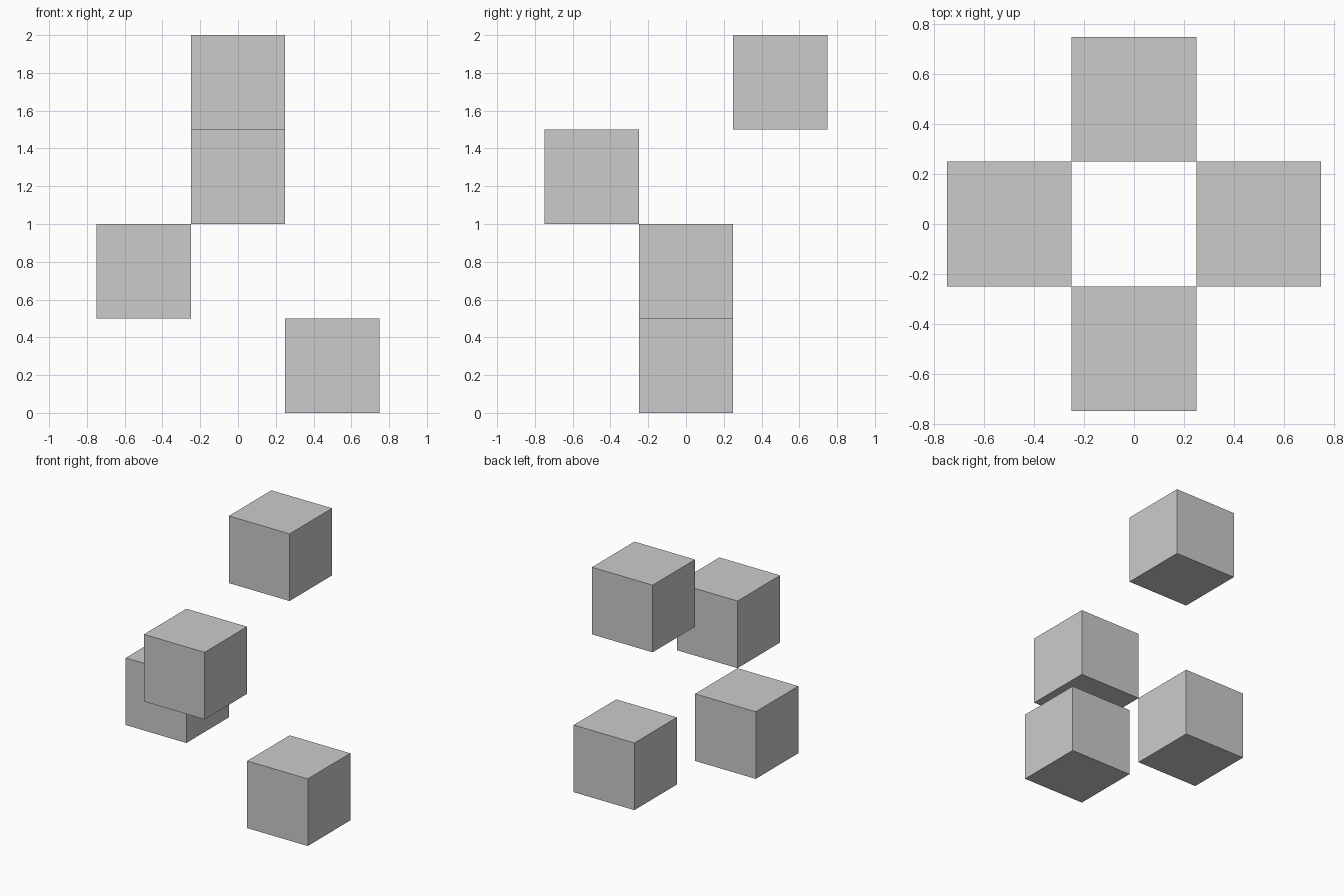
import bpy

if "Cube" in bpy.data.objects:
    bpy.data.objects.remove(bpy.data.objects["Cube"])

SIZE = 0.5

# Four equal cubes around a square, each one level higher than the last
cubes = {
    "right_cube": (0.5, 0.0),
    "left_cube": (-0.5, 0.0),
    "front_cube": (0.0, -0.5),
    "back_cube": (0.0, 0.5),
}

for level, (name, (x, y)) in enumerate(cubes.items()):
    z = (level + 0.5) * SIZE
    bpy.ops.mesh.primitive_cube_add(size=SIZE, location=(x, y, z))
    bpy.context.object.name = name
